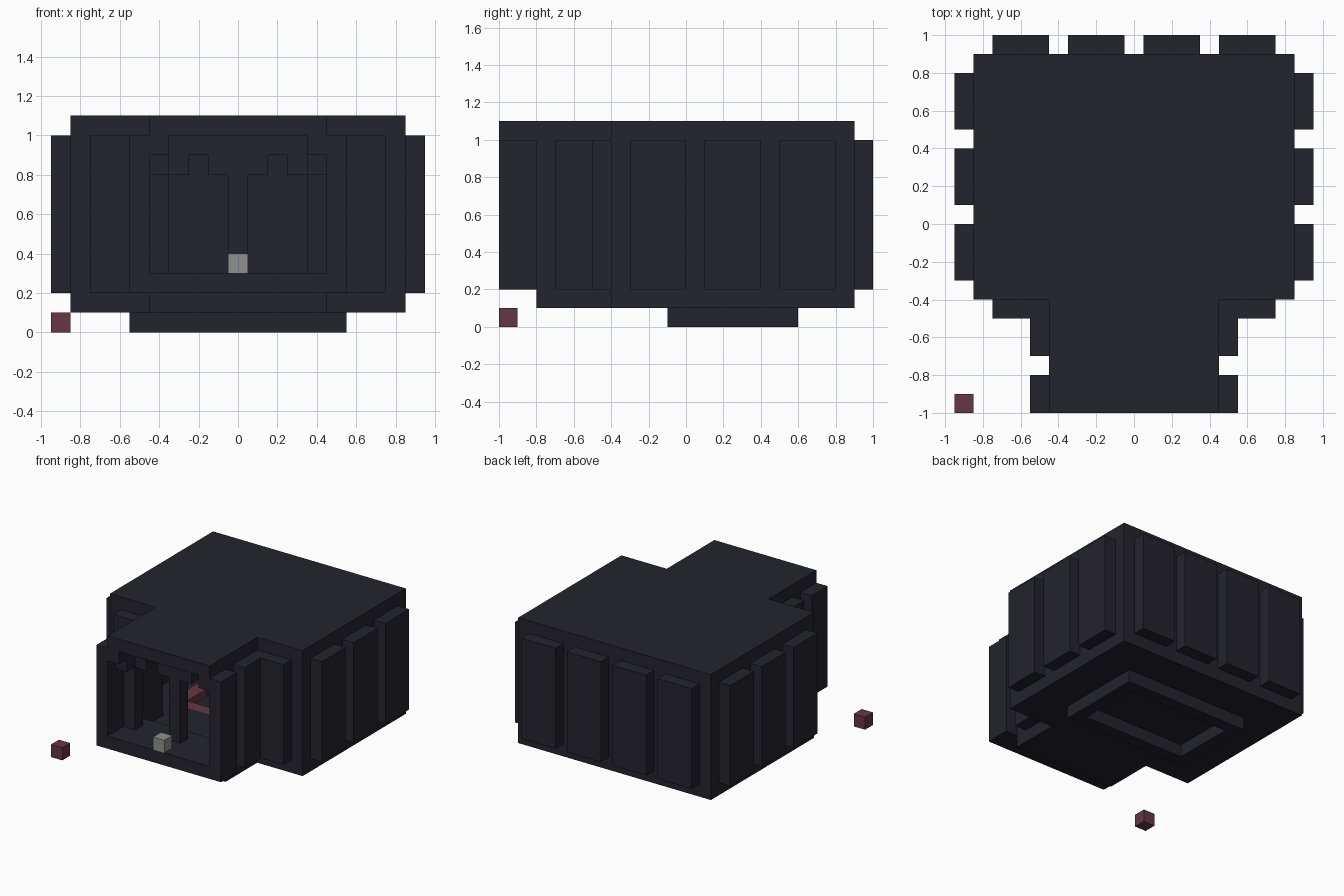
import bpy
import bmesh

cube = bpy.data.objects.get("Cube")
if cube:
    bpy.data.objects.remove(cube, do_unlink=True)


def material(name, colour):
    mat = bpy.data.materials.new(name)
    mat.use_nodes = True
    mat.diffuse_color = (*colour, 1)
    mat.node_tree.nodes["Principled BSDF"].inputs["Base Color"].default_value = (*colour, 1)
    return mat


stone = material("dark_slate", (0.017, 0.017, 0.026))
rose = material("muted_rose", (0.13, 0.038, 0.06))
grey = material("mid_grey", (0.28, 0.28, 0.27))


def blocks(name, boxes, mat=stone):
    """One object made of boxes, each given as x, y and z ranges."""
    bm = bmesh.new()
    for xr, yr, zr in boxes:
        verts = bmesh.ops.create_cube(bm, size=1)["verts"]
        for v in verts:
            for axis, (lo, hi) in enumerate((xr, yr, zr)):
                v.co[axis] = lo if v.co[axis] < 0 else hi
    mesh = bpy.data.meshes.new(name)
    bm.to_mesh(mesh)
    bm.free()
    mesh.materials.append(mat)
    obj = bpy.data.objects.new(name, mesh)
    bpy.context.collection.objects.link(obj)
    return obj


def both(boxes):
    """Add the mirror image of each box across x = 0."""
    return boxes + [((-x[1], -x[0]), y, z) for x, y, z in boxes]


def ring(xo, y0, y1, zr, t=0.1):
    """Rectangular frame, wall thickness t."""
    return both([((xo - t, xo), (y0, y1), zr)]) + [
        ((t - xo, xo - t), (y0, y0 + t), zr), ((t - xo, xo - t), (y1 - t, y1), zr)]


wall = (0.2, 1.0)

# Main chamber
blocks("chamber_roof", [((-0.85, 0.85), (-0.4, 0.9), (1.0, 1.1))])
blocks("chamber_floor", both([((0.55, 0.85), (-0.4, 0.9), (0.1, 0.2))]) + [
    ((-0.55, 0.55), (-0.4, -0.1), (0.1, 0.2)),
    ((-0.55, 0.55), (0.6, 0.9), (0.1, 0.2))])
blocks("chamber_walls", both([
    ((0.75, 0.85), (-0.4, 0.9), wall),
    ((0.45, 0.75), (-0.4, -0.3), wall)]) + [((-0.75, 0.75), (0.8, 0.9), wall)])

# Raised wall panels
blocks("side_panels", both([((0.85, 0.95), (y, y + 0.3), wall) for y in (-0.3, 0.1, 0.5)]))
blocks("back_panels", both([((x, x + 0.3), (0.9, 1.0), wall) for x in (0.05, 0.45)]))
blocks("front_panels", both([((0.45, 0.75), (-0.5, -0.4), wall)]))

# Sunken pit, its base and its trim
blocks("pit_base", ring(0.55, -0.1, 0.6, (0, 0.1)))
blocks("pit_trim", ring(0.55, -0.1, 0.6, (0.1, 0.2)), rose)
blocks("pit_floor", [((-0.45, 0.45), (0, 0.5), (0.1, 0.14))])

# Entrance hall
blocks("hall_roof", [((-0.45, 0.45), (-1.0, -0.4), (1.0, 1.1))])
blocks("hall_floor", [((-0.45, 0.45), (-1.0, -0.6), (0.2, 0.3)),
                      ((-0.45, 0.45), (-0.8, -0.4), (0.1, 0.2))])
blocks("hall_panels", both([((0.45, 0.55), (-1.0, -0.8), wall),
                            ((0.45, 0.55), (-0.7, -0.5), wall)]))
blocks("hall_cornices", both([((0.35, 0.45), (-1.0, -0.8), (0.9, 1.0)),
                              ((0.35, 0.45), (-0.9, -0.8), (0.8, 0.9)),
                              ((0.35, 0.45), (-0.7, -0.4), (0.9, 1.0))]))

# Double arch across the hall
gate = (-0.8, -0.7)
blocks("arch_posts", both([((0.35, 0.45), gate, (0.3, 1.0))]) + [
    ((-0.05, 0.05), gate, (0.3, 0.9))])
blocks("arch_beam", [((-0.35, 0.35), gate, (0.9, 1.0))] + both([
    ((0.25, 0.35), gate, (0.8, 0.9)), ((0.05, 0.15), gate, (0.8, 0.9))]))

# Loose cubes
blocks("threshold_cube", [((-0.05, 0.05), (-1.0, -0.9), (0.3, 0.4))], grey)
blocks("corner_cube", [((-0.95, -0.85), (-1.0, -0.9), (0, 0.1))], rose)
